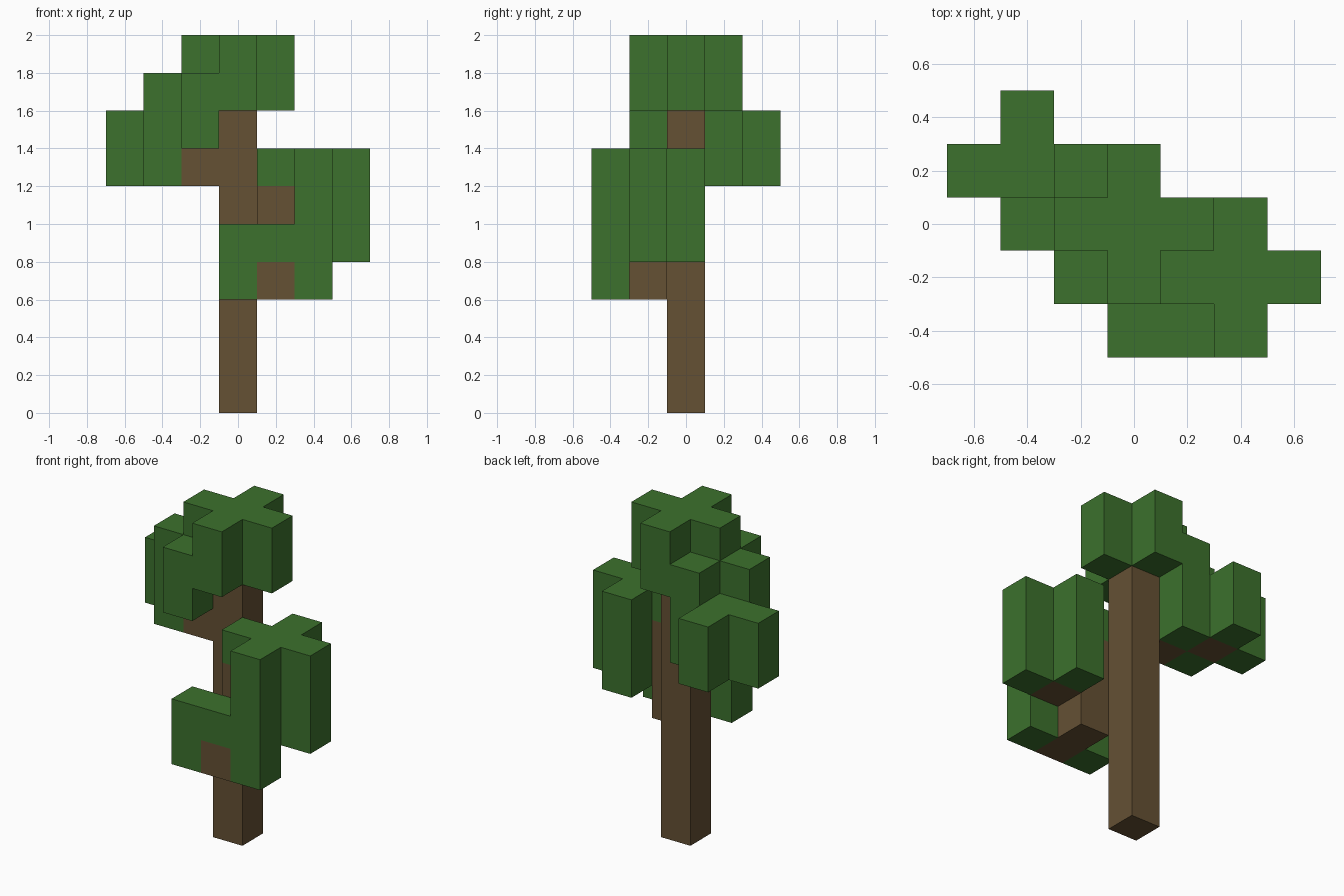
import bpy, bmesh
from mathutils import Vector

cube = bpy.data.objects.get("Cube")
if cube:
    bpy.data.objects.remove(cube, do_unlink=True)

CELL = 0.2


def make_material(name, colour):
    mat = bpy.data.materials.new(name)
    mat.use_nodes = True
    mat.diffuse_color = (*colour, 1)
    bsdf = next(n for n in mat.node_tree.nodes if n.type == 'BSDF_PRINCIPLED')
    bsdf.inputs["Base Color"].default_value = (*colour, 1)
    bsdf.inputs["Roughness"].default_value = 0.9
    return mat


bark = make_material("bark_brown", (0.130, 0.082, 0.034))
leaf = make_material("leaf_green", (0.045, 0.165, 0.026))


def column(x, y, low, high):
    """Stack of block cells from layer low up to, not including, layer high."""
    return {(x, y, z) for z in range(low, high)}


def plus(x, y, low, high):
    """Plus-shaped clump of five columns."""
    arms = [(0, 0), (1, 0), (-1, 0), (0, 1), (0, -1)]
    return set().union(*(column(x + i, y + j, low, high) for i, j in arms))


# Parts in order of priority: earlier parts keep the cells they share
parts = [
    ("trunk", bark, column(0, 0, 0, 8)),
    ("right_branch", bark, {(-1, 0, 6), (-2, 1, 6)}),
    ("left_branch", bark, column(1, -1, 3, 6) | {(2, -1, 4), (1, -2, 3)}),
    ("crown_leaves", leaf, plus(0, 0, 8, 10)),
    ("right_upper_leaves", leaf, plus(-1, 0, 7, 9)),
    ("right_outer_leaves", leaf, plus(-2, 1, 6, 8)),
    ("left_upper_leaves", leaf, plus(2, -1, 4, 7)),
    ("left_lower_leaves", leaf, column(0, -2, 3, 5) | column(1, -2, 3, 5) | column(2, -2, 3, 5)),
]

owner = {}
for name, mat, cells in parts:
    for cell in cells:
        owner.setdefault(cell, name)


def build_part(name, mat):
    """Mesh only the exposed faces of the part's cells."""
    bm = bmesh.new()
    for cell in sorted(c for c, part in owner.items() if part == name):
        centre = Vector(cell) + Vector((0, 0, 0.5))
        for axis in range(3):
            for sign in (-1, 1):
                normal = Vector((0, 0, 0))
                normal[axis] = sign
                beside = tuple(int(c + n) for c, n in zip(cell, normal))
                if beside in owner:
                    continue
                u = Vector((0, 0, 0))
                u[(axis + 1) % 3] = 0.5
                v = normal.cross(u)
                mid = centre + normal / 2
                corners = (mid - u - v, mid + u - v, mid + u + v, mid - u + v)
                bm.faces.new([bm.verts.new(p * CELL) for p in corners])
    bmesh.ops.remove_doubles(bm, verts=bm.verts[:], dist=0.001)
    mesh = bpy.data.meshes.new(name)
    bm.to_mesh(mesh)
    bm.free()
    mesh.materials.append(mat)
    bpy.context.scene.collection.objects.link(bpy.data.objects.new(name, mesh))


for name, mat, cells in parts:
    build_part(name, mat)
